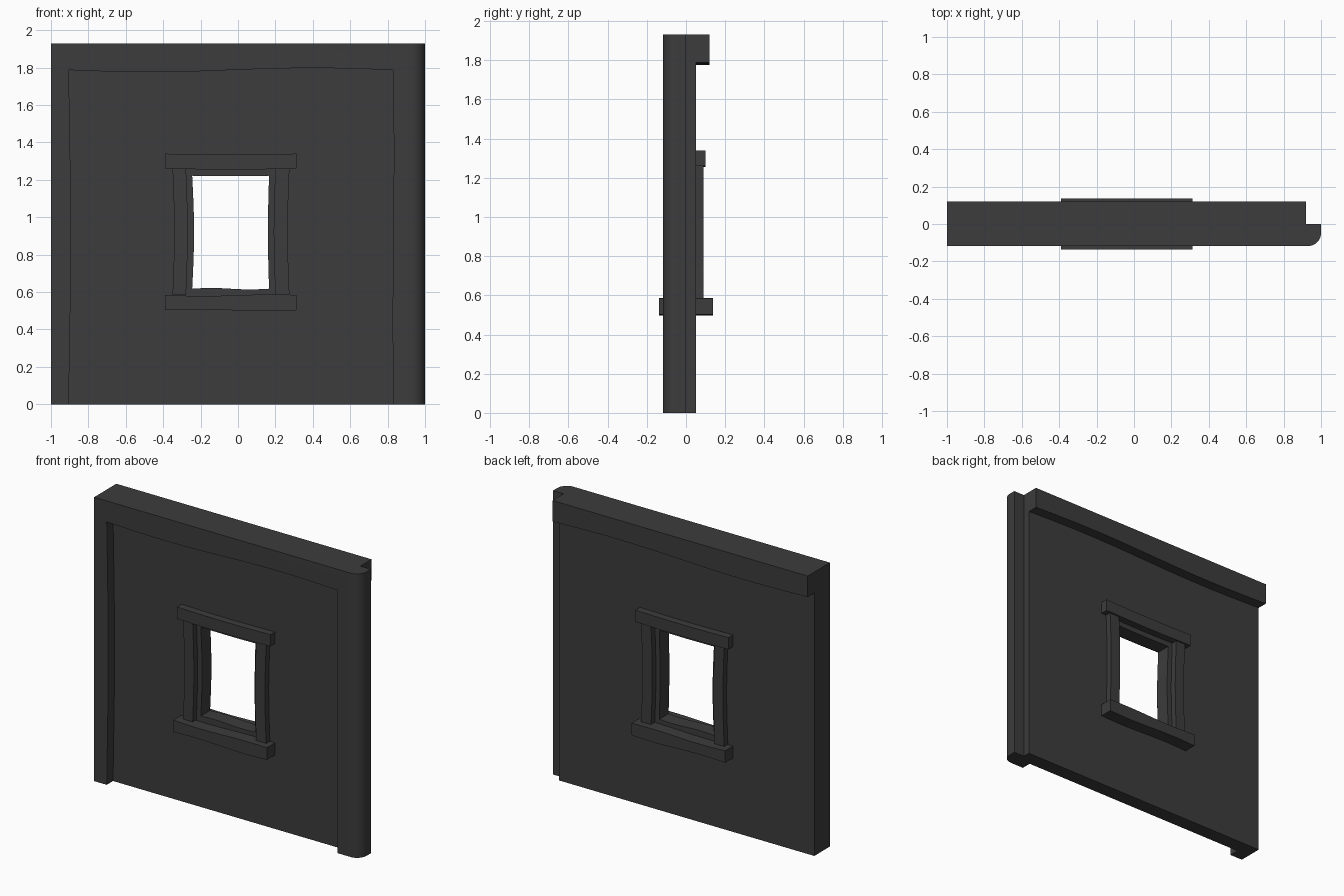
import bpy, bmesh, math
from mathutils import Vector

if "Cube" in bpy.data.objects:
    bpy.data.objects.remove(bpy.data.objects["Cube"])

mat = bpy.data.materials.new("dark_grey")
mat.diffuse_color = (0.045, 0.045, 0.045, 1)
mat.use_nodes = True
mat.node_tree.nodes["Principled BSDF"].inputs["Base Color"].default_value = mat.diffuse_color


def wavy(p, q, bow=0.0, s=0.0, n=10):
    """Points from p up to (not including) q, pushed to the left by a bow and an S wave."""
    p, q = Vector(p), Vector(q)
    d = (q - p).normalized()
    side = Vector((-d.y, d.x))
    if not (bow or s):
        n = 1
    return [p + (q - p) * (i / n) + side * (bow * math.sin(math.pi * i / n)
            + s * math.sin(2 * math.pi * i / n)) for i in range(n)]


def prism(name, loops, y0, y1, round_corner=0.0):
    """Extrude x-z outlines (later loops are holes) from y0 to y1."""
    bm = bmesh.new()
    for pts in loops:
        vs = [bm.verts.new((x, y0, z)) for x, z in pts]
        for a, b in zip(vs, vs[1:] + vs[:1]):
            bm.edges.new((a, b))
    bmesh.ops.triangle_fill(bm, edges=bm.edges[:], use_beauty=True, normal=(0, -1, 0))
    ext = bmesh.ops.extrude_face_region(bm, geom=bm.faces[:], use_keep_orig=True)
    moved = [g for g in ext["geom"] if isinstance(g, bmesh.types.BMVert)]
    bmesh.ops.translate(bm, verts=moved, vec=(0, y1 - y0, 0))
    bmesh.ops.recalc_face_normals(bm, faces=bm.faces[:])
    if round_corner:
        bmesh.ops.dissolve_limit(bm, angle_limit=0.005, verts=bm.verts[:], edges=bm.edges[:])
        corner = [e for e in bm.edges
                  if all(v.co.x > 0.999 and abs(v.co.y - y0) < 1e-4 for v in e.verts)]
        bmesh.ops.bevel(bm, geom=corner, offset=round_corner, segments=8,
                        profile=0.5, affect='EDGES')
    me = bpy.data.meshes.new(name)
    bm.to_mesh(me)
    bm.free()
    ob = bpy.data.objects.new(name, me)
    bpy.context.collection.objects.link(ob)
    me.materials.append(mat)
    bpy.context.view_layer.objects.active = ob
    for o in bpy.context.selected_objects:
        o.select_set(False)
    ob.select_set(True)
    bpy.ops.object.shade_smooth_by_angle(angle=math.radians(30))
    return ob


def bar(x0, x1, z0, z1, low=(0, 0), high=(0, 0), left=0, right=0):
    """Counter-clockwise bar outline with waves on its sides."""
    return (wavy((x0, z0), (x1, z0), *low) + wavy((x1, z0), (x1, z1), right)
            + wavy((x1, z1), (x0, z1), *high) + wavy((x0, z1), (x0, z0), left))


TOP = 1.93

# Wall panel with a wavy window opening
opening = bar(-0.245, 0.166, 0.618, 1.222, low=(0, 0.004), high=(0.002, 0),
              left=0.01, right=0.006)
prism("wall_panel", [bar(-1, 0.92, 0, TOP), opening], -0.05, 0.05)

# Front frame: left post, top beam and rounded right post in one outline
frame = ([(-1, 0)] + wavy((-0.905, 0), (-0.905, 1.787), -0.011)
         + wavy((-0.905, 1.787), (0.83, 1.787), 0, -0.011)
         + wavy((0.83, 1.787), (0.83, 0), 0, 0.003)
         + [(0.83, 0), (1, 0), (1, TOP), (-1, TOP)])
prism("front_frame", [frame], -0.118, 0.0, round_corner=0.07)

# Beam along the back of the top
prism("back_beam", [bar(-1, 0.92, 1.787, TOP, low=(0, -0.011))], 0.05, 0.121)

# Window trim on both faces
for side, sgn in (("front", -1), ("back", 1)):
    parts = {
        "sill": (bar(-0.39, 0.313, 0.503, 0.585, low=(0, 0.005), high=(0.003, -0.004)), 0.137),
        "lintel": (bar(-0.39, 0.313, 1.26, 1.34, low=(-0.005, 0), high=(0.005, 0)), 0.10),
        "left_jamb": (bar(-0.35, -0.278, 0.585, 1.26, left=0.009, right=-0.009), 0.09),
        "right_jamb": (bar(0.20, 0.275, 0.585, 1.26, left=-0.009, right=0.009), 0.09),
    }
    for name, (outline, depth) in parts.items():
        y0, y1 = sorted((sgn * 0.05, sgn * depth))
        prism(f"{side}_{name}", [outline], y0, y1)
